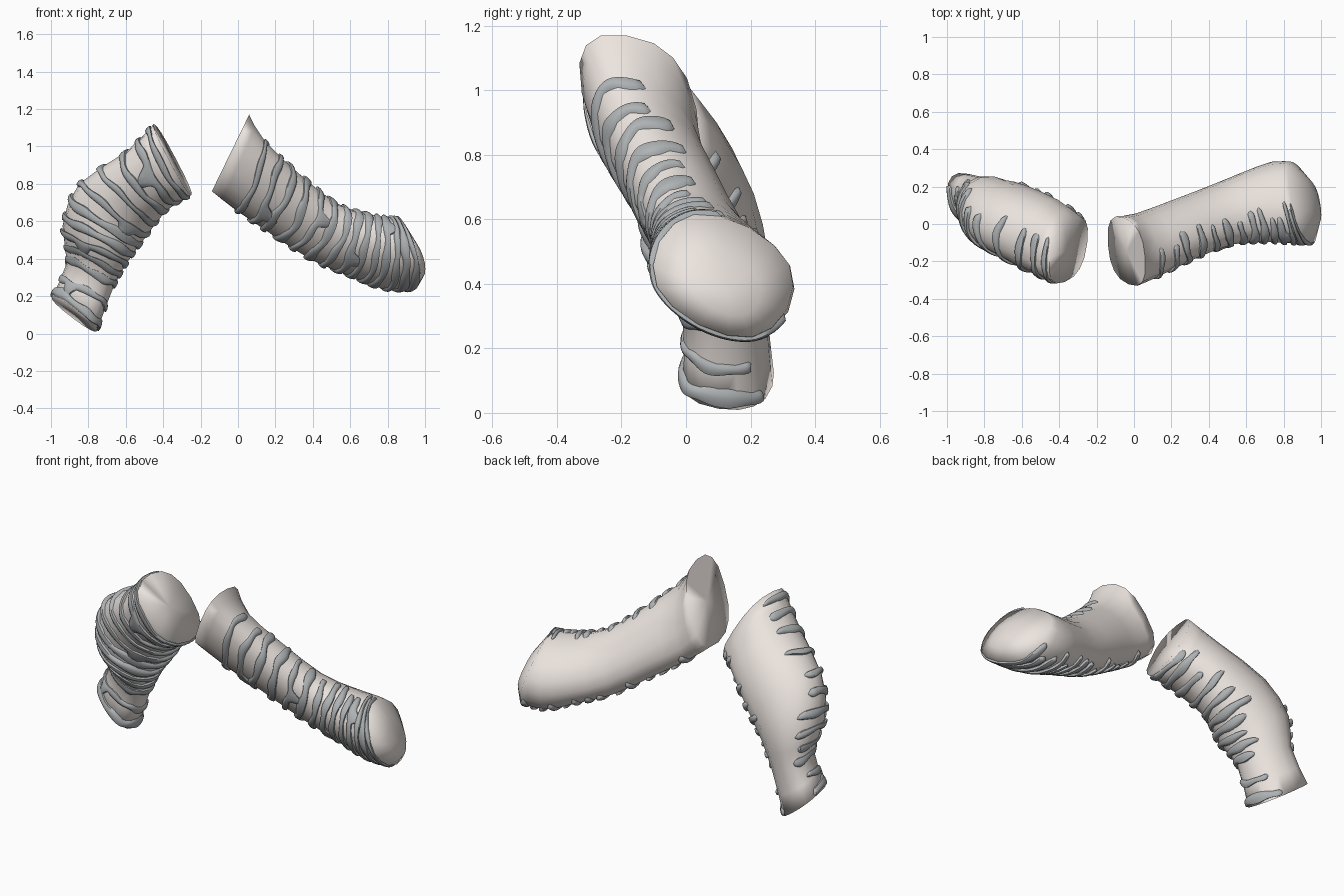
import bpy, bmesh, math, random
from mathutils import Vector

if "Cube" in bpy.data.objects:
    bpy.data.objects.remove(bpy.data.objects["Cube"])

random.seed(4)

def material(name, col):
    m = bpy.data.materials.new(name)
    m.diffuse_color = (*col, 1)
    m.use_nodes = True
    m.node_tree.nodes["Principled BSDF"].inputs["Base Color"].default_value = m.diffuse_color
    return m

CLOTH = material("pale_cloth", (0.84, 0.78, 0.74))
GREY = material("grey_stripe", (0.43, 0.45, 0.46))

# Ring data: (centre), (half axis to the top ridge), (half axis to the back), (squareness exponent)
RIGHT = [
    ((-.04, -.145, .965), (.10, -.04, .205), (-.012, .178, -.025), (.8,)),
    ((.065, -.115, .845), (.07, -.04, .185), (-.03, .165, -.03), (.9,)),
    ((.25, -.035, .695), (.07, -.04, .165), (-.05, .148, 0), (1,)),
    ((.46, .045, .545), (.06, -.04, .155), (-.05, .150, 0), (1,)),
    ((.64, .09, .475), (.04, -.05, .168), (-.05, .180, 0), (1,)),
    ((.79, .115, .43), (.02, -.08, .190), (-.05, .205, .02), (1.05,)),
    ((.90, .115, .425), (-.035, -.09, .190), (-.07, .205, .035), (1.15,)),
]
LEFT = [
    ((-.35, -.14, .93), (-.10, -.04, .19), (.02, .17, 0), (.8,)),
    ((-.49, -.06, .815), (-.11, -.04, .155), (.04, .185, .02), (.9,)),
    ((-.67, .03, .66), (-.18, -.03, .14), (.02, .18, .02), (1,)),
    ((-.76, .07, .485), (-.178, .02, .09), (.01, .185, 0), (1,)),
    ((-.79, .12, .315), (-.125, .03, .065), (0, .128, -.01), (.95,)),
    ((-.875, .13, .105), (-.122, .03, .092), (-.01, .138, -.022), (.85,)),
]

def spline(rings, s, k):
    """Catmull-Rom value of ring component k at position s."""
    n = len(rings) - 1
    s = min(max(s, 0), n)
    i = min(int(s), n - 1)
    t = s - i
    p0, p1, p2, p3 = (Vector(rings[min(max(j, 0), n)][k]) for j in range(i - 1, i + 3))
    return 0.5 * (2 * p1 + (p2 - p0) * t + (2 * p0 - 5 * p1 + 4 * p2 - p3) * t * t
                  + (3 * p1 - p0 - 3 * p2 + p3) * t ** 3)

def surface(rings, s, a, lift=0):
    n = len(rings) - 1
    s = min(max(s, 0), n)
    i = min(int(s), n - 1)
    e = rings[i][3][0] + (rings[i + 1][3][0] - rings[i][3][0]) * (s - i)
    ca, sa = (math.copysign(abs(x) ** e, x) for x in (math.cos(a), math.sin(a)))
    r = spline(rings, s, 1) * ca + spline(rings, s, 2) * sa
    return spline(rings, s, 0) + r + r.normalized() * lift

def finish(bm, name, mat, angle):
    bmesh.ops.recalc_face_normals(bm, faces=bm.faces)
    me = bpy.data.meshes.new(name)
    bm.to_mesh(me)
    bm.free()
    me.materials.append(mat)
    ob = bpy.data.objects.new(name, me)
    bpy.context.collection.objects.link(ob)
    bpy.ops.object.select_all(action='DESELECT')
    ob.select_set(True)
    bpy.context.view_layer.objects.active = ob
    bpy.ops.object.shade_smooth_by_angle(angle=math.radians(angle))

def sleeve(name, rings, tip=None, sides=16, steps=2):
    """Closed lofted tube; tip is the middle of the far cap."""
    bm = bmesh.new()
    n = (len(rings) - 1) * steps
    loops = [[bm.verts.new(surface(rings, i / steps, 2 * math.pi * j / sides))
              for j in range(sides)] for i in range(n + 1)]
    for A, B in zip(loops, loops[1:]):
        for j in range(sides):
            k = (j + 1) % sides
            bm.faces.new((A[j], A[k], B[k], B[j]))
    for loop, mid in ((loops[0], rings[0][0]), (loops[-1], tip or rings[-1][0])):
        c = bm.verts.new(mid)
        if mid == tip:
            half = [bm.verts.new(v.co.lerp(c.co, .5) + (c.co - Vector(rings[-1][0])) * .25)
                    for v in loop]
            for j in range(sides):
                k = (j + 1) % sides
                bm.faces.new((loop[j], loop[k], half[k], half[j]))
            loop = half
        for j in range(sides):
            bm.faces.new((loop[j], loop[(j + 1) % sides], c))
    finish(bm, name, CLOTH, 110)

def stripe(bm, rings, s0, a0, a1, width, bridge):
    """Raised band across the sleeve with wavy edges, optional bridge to the next."""
    N = 44
    p1, p2 = random.uniform(0, 6), random.uniform(0, 6)
    ab = random.uniform(-2.6, -.5)
    profile = [(-1, -.006), (-.85, .009), (-.3, .013), (.3, .013), (.85, .009), (1, -.006)]
    rows = []
    for i in range(N + 1):
        t = i / N
        a = a0 + (a1 - a0) * t
        s = s0 + .035 * math.sin(2.5 * a + p1) + .012 * math.sin(7 * a + p2)
        speed = max((surface(rings, s0 + .1, a) - surface(rings, s0 - .1, a)).length / .2, .14)
        end = min(1, math.sqrt(max(0, 1 - abs(2 * t - 1) ** 14)) + .08)
        w = width * end * (1 + .22 * math.sin(5 * a + p2)) / speed
        up = w + bridge * math.exp(-((a - ab) / .18) ** 4)
        inner = 0 < i < N
        rows.append([bm.verts.new(surface(rings, s + x * (up if x > 0 else w), a,
                                          h if inner else -.006)) for x, h in profile])
    for A, B in zip(rows, rows[1:]):
        for j in range(len(profile) - 1):
            bm.faces.new((A[j], A[j + 1], B[j + 1], B[j]))

def stripes(name, rings, count, first, last, top, under):
    bm = bmesh.new()
    gap = (last - first) / (count - 1)
    for i in range(count):
        s = first + gap * i + random.uniform(-.04, .04)
        bridge = gap * .8 if i % 3 == 1 and i < count - 1 else 0
        stripe(bm, rings, s, -math.pi / 2 - under + random.uniform(-.35, .3),
               -math.pi / 2 + top + random.uniform(-.3, .25),
               random.uniform(.017, .025), bridge)
    finish(bm, name, GREY, 60)

# Sleeves
sleeve("right_sleeve", RIGHT, tip=(.985, .13, .385))
sleeve("left_sleeve", LEFT)

# Raised grey stripes
stripes("right_sleeve_stripes", RIGHT, 14, 1.1, 5.8, 1.8, 2.2)
stripes("left_sleeve_stripes", LEFT, 12, .25, 4.8, 2.2, 2.5)
